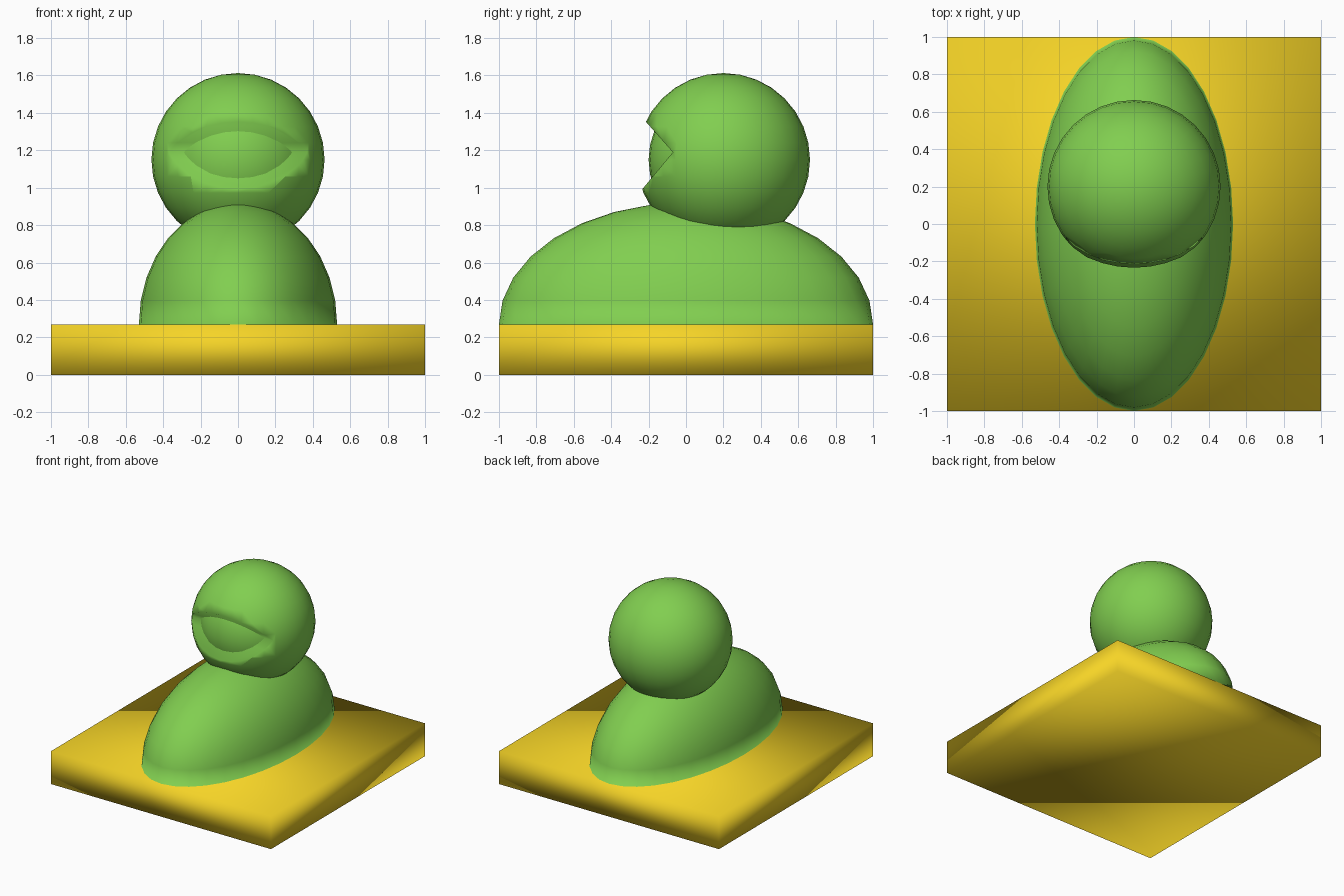
import bpy, bmesh
from mathutils import Matrix, Vector

if "Cube" in bpy.data.objects:
    bpy.data.objects.remove(bpy.data.objects["Cube"])


def material(name, color):
    mat = bpy.data.materials.new(name)
    mat.diffuse_color = (*color, 1)
    mat.use_nodes = True
    mat.node_tree.nodes["Principled BSDF"].inputs["Base Color"].default_value = mat.diffuse_color
    return mat


def add_object(name, bm, mat=None, smooth=True):
    bmesh.ops.recalc_face_normals(bm, faces=bm.faces[:])
    mesh = bpy.data.meshes.new(name)
    for f in bm.faces:
        f.smooth = smooth
    bm.to_mesh(mesh)
    bm.free()
    obj = bpy.data.objects.new(name, mesh)
    bpy.context.collection.objects.link(obj)
    if mat:
        mesh.materials.append(mat)
    return obj


def ellipsoid(center, radii):
    bm = bmesh.new()
    bmesh.ops.create_uvsphere(bm, u_segments=32, v_segments=16, radius=1)
    bm.transform(Matrix.Translation(center) @ Matrix.Diagonal((*radii, 1)))
    return bm


green = material("green", (0.22, 0.62, 0.08))
yellow = material("yellow", (0.92, 0.66, 0.02))
BASE_H = 0.27
HEAD = (0, 0.2, 1.15)

# Base slab
bm = bmesh.new()
bmesh.ops.create_cube(bm, size=1)
bm.transform(Matrix.Translation((0, 0, BASE_H / 2)) @ Matrix.Diagonal((2, 2, BASE_H, 1)))
add_object("base", bm, yellow)

# Body: upper half of a long ellipsoid
bm = ellipsoid((0, 0, BASE_H), (0.53, 1.0, 0.65))
bmesh.ops.bisect_plane(bm, geom=bm.verts[:] + bm.edges[:] + bm.faces[:],
                       plane_co=(0, 0, BASE_H), plane_no=(0, 0, 1), clear_inner=True)
add_object("body", bm, green)

# Outer head shell and the ball inside it
head = add_object("head_shell", ellipsoid(HEAD, (0.463,) * 3), green)
add_object("inner_head", ellipsoid(HEAD, (0.4,) * 3), green)

# Wedge cutter for the front opening
bm = bmesh.new()
profile = [(-0.07, 1.19), (-0.43, 1.595), (-0.43, 0.755)]
face = bm.faces.new([bm.verts.new((-0.7, y, z)) for y, z in profile])
ext = bmesh.ops.extrude_face_region(bm, geom=[face])["geom"]
bmesh.ops.translate(bm, vec=Vector((1.4, 0, 0)),
                    verts=[v for v in ext if isinstance(v, bmesh.types.BMVert)])
cutter = add_object("opening_cutter", bm, green)
cutter.hide_render = True

mod = head.modifiers.new("opening", "BOOLEAN")
mod.operation = "DIFFERENCE"
mod.solver = "EXACT"
mod.object = cutter
bpy.context.view_layer.objects.active = head
bpy.ops.object.modifier_apply(modifier=mod.name)
bpy.data.objects.remove(cutter)
